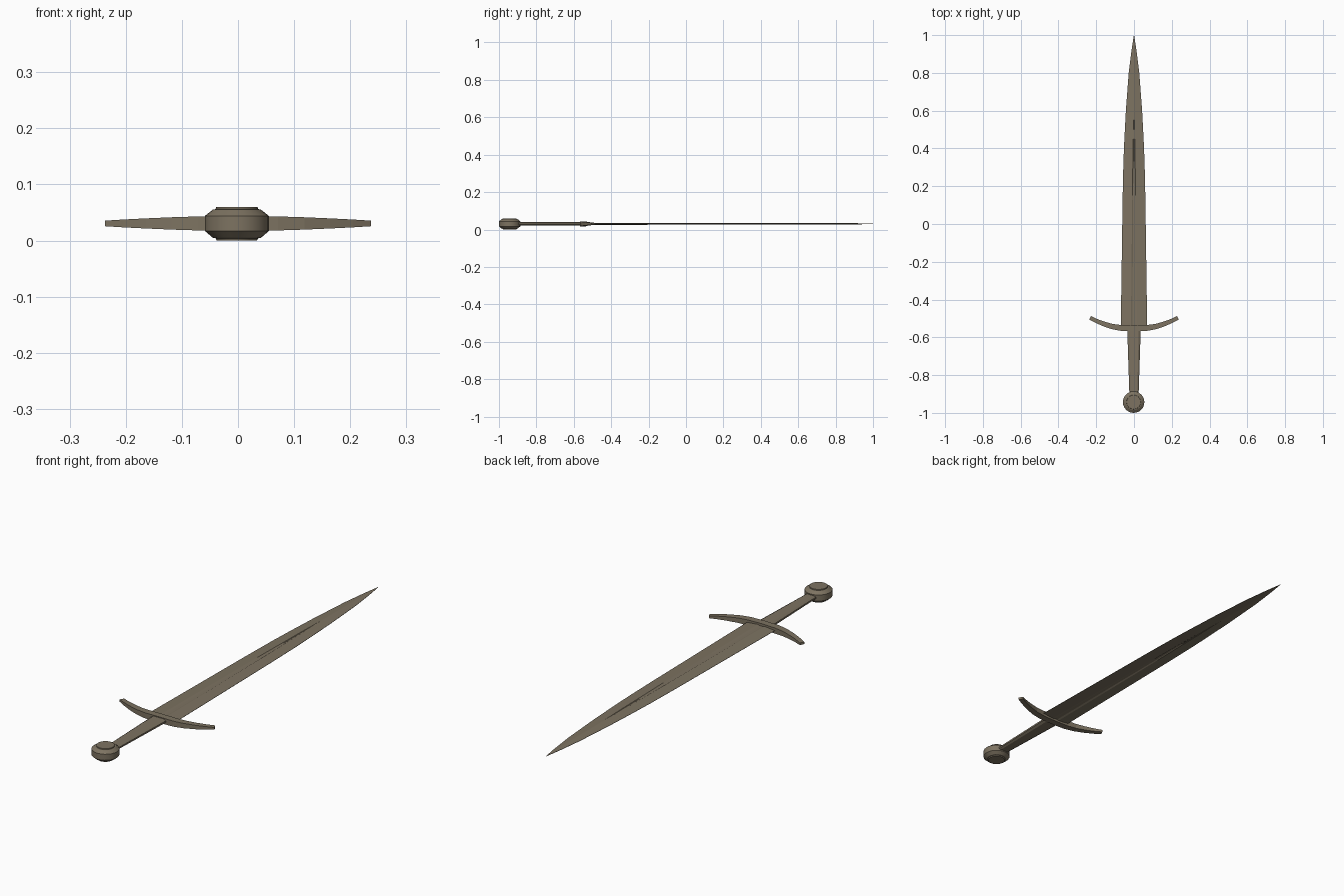
import bpy, bmesh, math

if "Cube" in bpy.data.objects:
    bpy.data.objects.remove(bpy.data.objects["Cube"])

ZC = 0.0305  # mid plane of the sword

mat = bpy.data.materials.new("aged steel")
mat.diffuse_color = (0.205, 0.171, 0.120, 1)
mat.use_nodes = True
mat.node_tree.nodes["Principled BSDF"].inputs["Base Color"].default_value = mat.diffuse_color


def loft(name, rings, smooth=None):
    """Skin a list of equal-length closed rings and cap both ends."""
    bm = bmesh.new()
    rows = [[bm.verts.new(p) for p in ring] for ring in rings]
    n = len(rows[0])
    for a, b in zip(rows, rows[1:]):
        for i in range(n):
            j = (i + 1) % n
            bm.faces.new((a[i], a[j], b[j], b[i]))
    bm.faces.new(rows[0])
    bm.faces.new(rows[-1])
    bmesh.ops.remove_doubles(bm, verts=bm.verts, dist=0.0001)
    bmesh.ops.recalc_face_normals(bm, faces=bm.faces)
    me = bpy.data.meshes.new(name)
    bm.to_mesh(me)
    bm.free()
    me.materials.append(mat)
    ob = bpy.data.objects.new(name, me)
    bpy.context.collection.objects.link(ob)
    if smooth:
        bpy.ops.object.select_all(action='DESELECT')
        ob.select_set(True)
        bpy.context.view_layer.objects.active = ob
        bpy.ops.object.shade_smooth_by_angle(angle=math.radians(smooth))
    return ob


# Blade: flattened diamond with a tapering fuller on both faces
def blade_ring(y, w, f, t, d):
    top = [(-w, 0.0006), (-f, t), (-f * 0.5, t - d), (f * 0.5, t - d), (f, t), (w, 0.0006)]
    pts = top + [(x, -z) for x, z in reversed(top)]
    return [(x, y, ZC + z) for x, z in pts]


blade = [  # y, half width, fuller half width, half thickness, fuller depth
    (-0.55, 0.070, 0.016, 0.0055, 0.003),
    (-0.20, 0.065, 0.013, 0.005, 0.003),
    (0.15, 0.060, 0.009, 0.005, 0.0025),
    (0.33, 0.056, 0.006, 0.0045, 0.002),
    (0.45, 0.051, 0.004, 0.0045, 0.0015),
    (0.60, 0.043, 0, 0.004, 0),
    (0.80, 0.028, 0, 0.004, 0),
    (0.92, 0.013, 0, 0.003, 0),
    (1.00, 0.0006, 0, 0.0006, 0)]
loft("blade", [blade_ring(*s) for s in blade])


# Grip: eight-sided handle, narrowing toward the pommel
def grip_ring(y, w, h):
    pts = [(w, 0.4 * h), (0.7 * w, h), (-0.7 * w, h), (-w, 0.4 * h),
           (-w, -0.4 * h), (-0.7 * w, -h), (0.7 * w, -h), (w, -0.4 * h)]
    return [(x, y, ZC + z) for x, z in pts]


loft("grip", [grip_ring(-0.92, 0.025, 0.009), grip_ring(-0.885, 0.025, 0.009),
              grip_ring(-0.55, 0.036, 0.010)])

# Crossguard: tapered bar bent toward the blade
half = [(0.07, -0.550, 0.0155, 0.0125), (0.115, -0.543, 0.014, 0.0110),
        (0.16, -0.529, 0.0125, 0.0090), (0.20, -0.513, 0.011, 0.0070),
        (0.232, -0.497, 0.0105, 0.0050)]
path = [(-x, y, a, b) for x, y, a, b in reversed(half)] + [(0, -0.551, 0.0155, 0.0135)] + half
rings = []
for i, (x, y, a, b) in enumerate(path):
    p, q = path[max(i - 1, 0)], path[min(i + 1, len(path) - 1)]
    ang = math.atan2(q[1] - p[1], q[0] - p[0])
    nx, ny = -math.sin(ang), math.cos(ang)
    rings.append([(x + nx * a * s, y + ny * a * s, ZC + b * k)
                  for s, k in ((-1, -1), (1, -1), (1, 1), (-1, 1))])
loft("crossguard", rings)

# Pommel: thick bevelled disc with a raised cap on each face
profile = [(0.036, 0.0), (0.038, 0.004), (0.043, 0.005), (0.057, 0.017),
           (0.057, 0.044), (0.043, 0.055), (0.038, 0.056), (0.037, 0.060)]
N = 24
loft("pommel", [[(-0.002 + r * math.cos(math.tau * i / N),
                  -0.943 + r * math.sin(math.tau * i / N), z) for i in range(N)]
                for r, z in profile], smooth=25)
